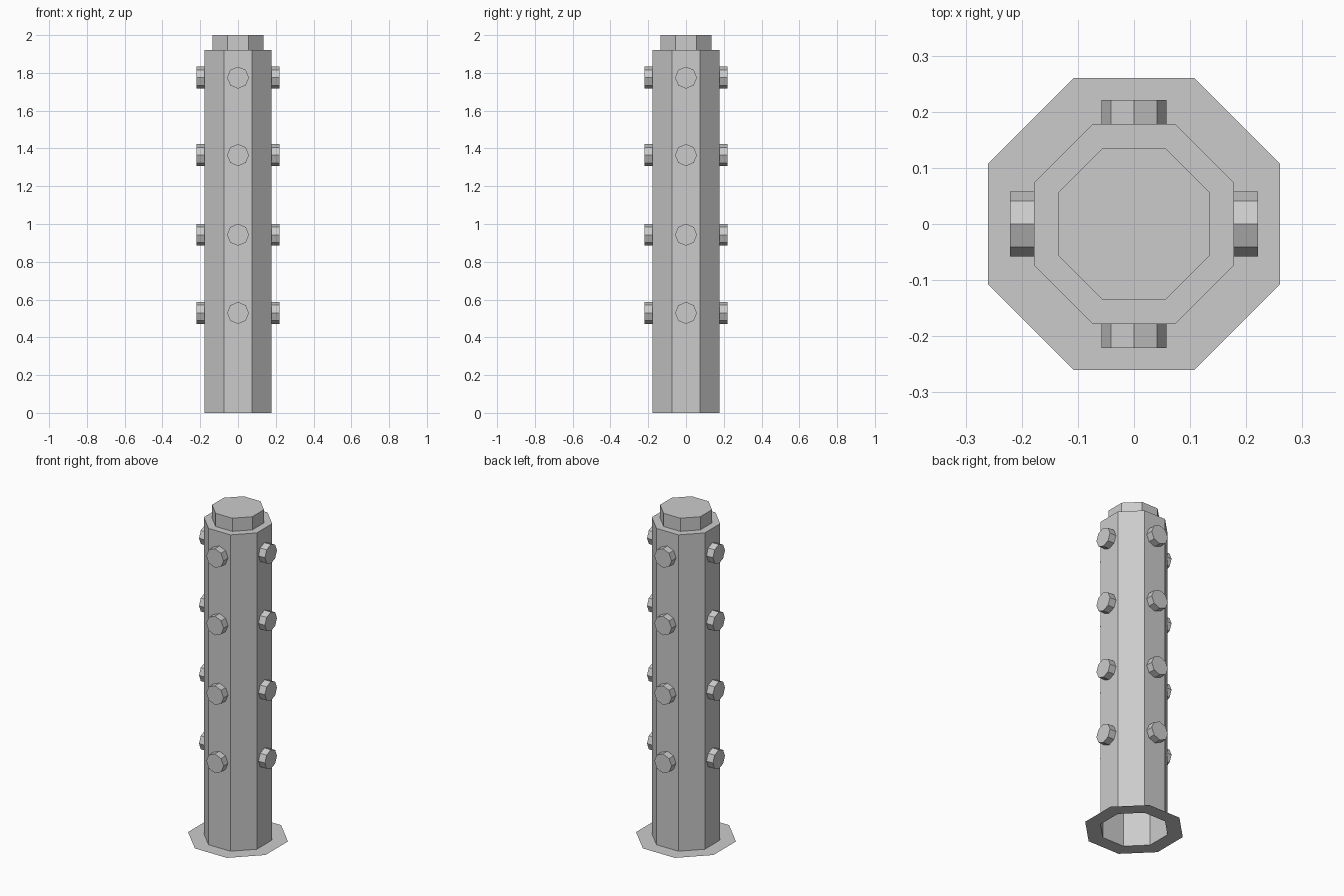
import bpy, bmesh
from math import cos, sin, pi
from mathutils import Matrix, Vector

cube = bpy.data.objects.get("Cube")
if cube:
    bpy.data.objects.remove(cube, do_unlink=True)

SIDES = 8

grey = bpy.data.materials.new("plain grey")
grey.use_nodes = True
colour = (0.6, 0.6, 0.6, 1)
grey.diffuse_color = colour
grey.node_tree.nodes["Principled BSDF"].inputs["Base Color"].default_value = colour


def add_object(name, bm):
    mesh = bpy.data.meshes.new(name)
    bm.to_mesh(mesh)
    bm.free()
    mesh.materials.append(grey)
    obj = bpy.data.objects.new(name, mesh)
    bpy.context.collection.objects.link(obj)
    return obj


def ring(bm, apothem, z):
    """Octagon with flat sides facing the axes."""
    r = apothem / cos(pi / SIDES)
    angles = [(i + 0.5) * 2 * pi / SIDES for i in range(SIDES)]
    return [bm.verts.new((r * cos(a), r * sin(a), z)) for a in angles]


# Hollow column: flat base flange, shaft, shoulder, raised cap; open underneath
bm = bmesh.new()
profile = [(0.26, 0), (0.178, 0), (0.178, 1.92), (0.135, 1.92), (0.135, 2)]
rings = [ring(bm, a, z) for a, z in profile]
for low, high in zip(rings, rings[1:]):
    for i in range(SIDES):
        j = (i + 1) % SIDES
        bm.faces.new((low[i], low[j], high[j], high[i]))
bm.faces.new(rings[-1])
add_object("column", bm)

# Four rows of octagonal studs on the four axis-facing sides
INNER, OUTER, RADIUS = 0.177, 0.221, 0.058
for row, z in enumerate((0.529, 0.943, 1.365, 1.775), 1):
    bm = bmesh.new()
    for side in range(4):
        place = (Matrix.Translation(Vector((0, 0, z)))
                 @ Matrix.Rotation(side * pi / 2, 4, "Z")
                 @ Matrix.Translation(Vector(((INNER + OUTER) / 2, 0, 0)))
                 @ Matrix.Rotation(pi / 2, 4, "Y"))
        bmesh.ops.create_cone(bm, cap_ends=True, segments=SIDES, radius1=RADIUS,
                              radius2=RADIUS, depth=OUTER - INNER, matrix=place)
    add_object(f"stud_row_{row}", bm)
